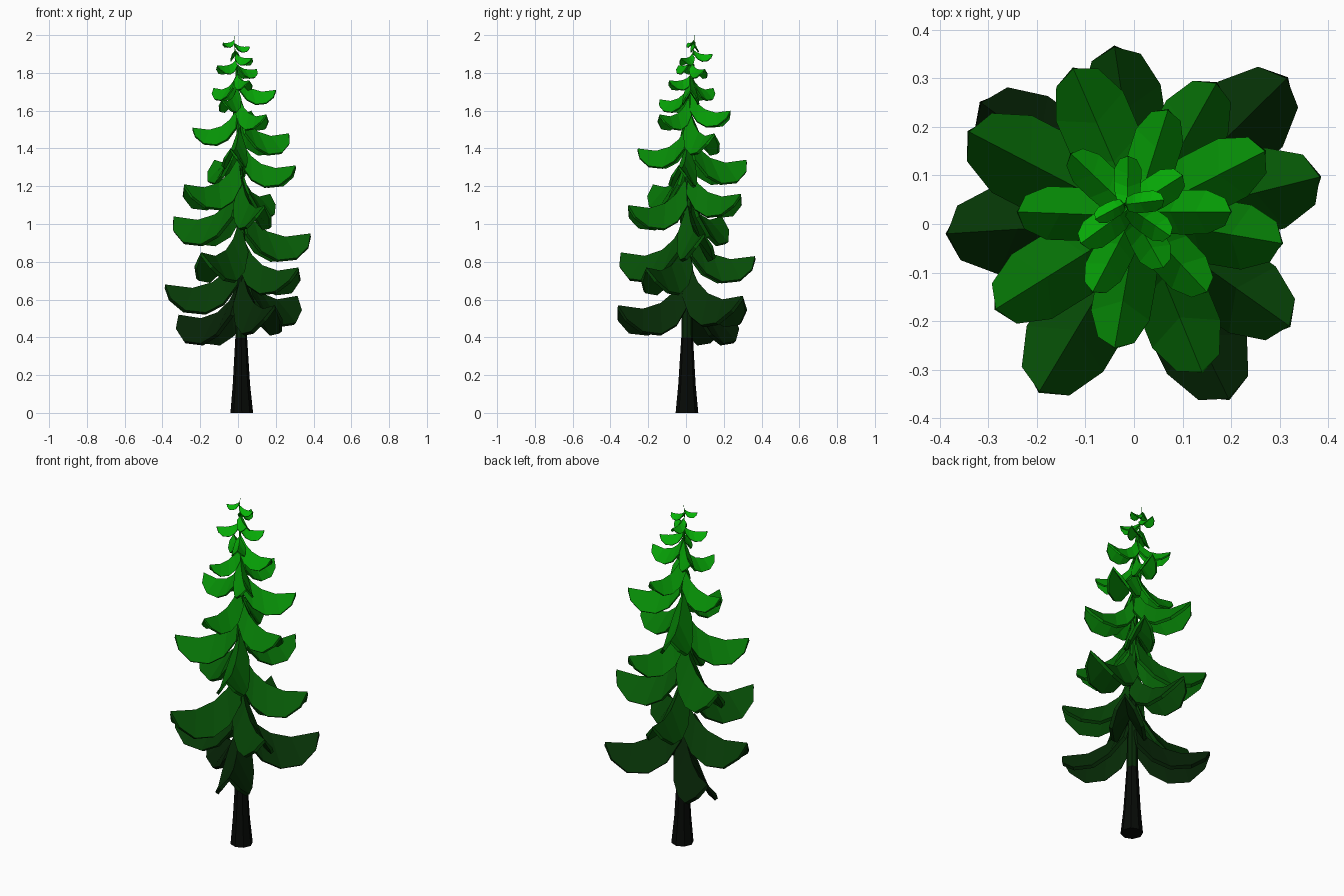
import bpy, bmesh, math
from mathutils import Vector

if "Cube" in bpy.data.objects:
    bpy.data.objects.remove(bpy.data.objects["Cube"])

# Trunk path: z, centre x, centre y, radius
TRUNK = [(0, .02, .005, .06), (.15, .018, .005, .046), (.4, .017, .006, .031),
         (.9, .015, .005, .024), (1.3, .01, .01, .017), (1.65, 0, .02, .009),
         (1.88, -.012, .035, .003), (1.96, -.02, .042, .0015), (2.0, -.016, .044, .0008)]


def trunk_at(z):
    for a, b in zip(TRUNK, TRUNK[1:]):
        if z <= b[0]:
            t = (z - a[0]) / (b[0] - a[0])
            return Vector((a[1] + t * (b[1] - a[1]), a[2] + t * (b[2] - a[2]), z))
    return Vector((TRUNK[-1][1], TRUNK[-1][2], z))


# Height gradient, near black at the foot to bright green at the top
def shade(name, z):
    m = bpy.data.materials.new(name)
    t = min(max((z - .35) / 1.6, 0), 1)
    m.diffuse_color = (.002, .003 + .45 * t ** 1.6 + .02 * t, .002, 1)
    m.use_nodes = True
    m.node_tree.nodes["Principled BSDF"].inputs["Base Color"].default_value = m.diffuse_color
    return m


def add_object(name, bm, mats):
    me = bpy.data.meshes.new(name)
    bm.to_mesh(me)
    bm.free()
    for m in mats:
        me.materials.append(m)
    ob = bpy.data.objects.new(name, me)
    bpy.context.collection.objects.link(ob)
    return ob


# Trunk: tapered leaning tube
bm = bmesh.new()
rings = []
for z, x, y, r in TRUNK:
    rings.append([bm.verts.new((x + r * math.cos(k * math.tau / 8), y + r * math.sin(k * math.tau / 8), z))
                  for k in range(8)])
for i, (a, b) in enumerate(zip(rings, rings[1:])):
    for k in range(8):
        f = bm.faces.new((a[k], a[(k + 1) % 8], b[(k + 1) % 8], b[k]))
        f.material_index = i
bm.faces.new(rings[0][::-1])
bm.faces.new(rings[-1]).material_index = len(TRUNK) - 2
add_object("trunk", bm, [shade(f"bark_{i}", (a[0] + b[0]) / 2 - .1)
                         for i, (a, b) in enumerate(zip(TRUNK, TRUNK[1:]))])

# Branch section, in units of branch length: ridge r, ridge z, edge r, half width, edge z
BRANCH = [(.03, .42, .06, .15, .0), (.2, .17, .25, .21, -.25), (.38, .03, .48, .225, -.37),
          (.64, -.045, .75, .225, -.34), (1, 0, .94, .14, -.18)]


# Branch: folded drooping frond from the trunk to its tip
def branch(i, tip):
    tip = Vector(tip)
    base = trunk_at(tip.z)
    out = tip - base
    L = out.length
    u = out / L
    v = Vector((-u.y, u.x, 0))
    small = L < .15
    bm = bmesh.new()
    rows = []
    for r, z, er, w, ez in BRANCH:
        if small:  # stubby top fronds are broader and flatter
            w, z = w * 1.2, z * .5
        rows.append([bm.verts.new(base + u * er * L + v * w * L * s + Vector((0, 0, ez * L))) if s
                     else bm.verts.new(base + u * r * L + Vector((0, 0, z * L))) for s in (-1, 0, 1)])
    for a, b in zip(rows, rows[1:]):
        for k in (0, 1):
            bm.faces.new((a[k], b[k], b[k + 1], a[k + 1]))
    ob = add_object(f"branch_{i:02d}", bm, [shade(f"needles_{i:02d}", tip.z)])
    mod = ob.modifiers.new("thickness", 'SOLIDIFY')
    mod.thickness = .05 * L
    mod.offset = -1


# Branch tips spiralling up the trunk
TIPS = [(-.315, .25, .52), (.195, -.36, .57), (.315, .3, .62), (-.385, -.02, .68),
        (.32, -.21, .77), (-.04, .365, .83), (-.195, -.345, .85), (.383, .097, .95),
        (-.34, .19, 1.04), (.14, -.305, 1.1), (.17, .29, 1.16), (-.285, -.175, 1.21),
        (.305, -.04, 1.31), (-.125, .32, 1.34), (-.04, -.255, 1.4), (.27, .15, 1.48),
        (-.24, .025, 1.51), (.15, -.14, 1.58), (.07, .235, 1.6), (-.085, -.14, 1.66),
        (.2, .025, 1.71), (-.13, .145, 1.72), (.06, -.09, 1.76), (.1, .1, 1.82),
        (-.11, -.04, 1.84), (-.012, .14, 1.9), (.075, -.025, 1.88), (-.08, .01, 1.96), (.062, .05, 1.94)]
for i, tip in enumerate(TIPS):
    branch(i, tip)
